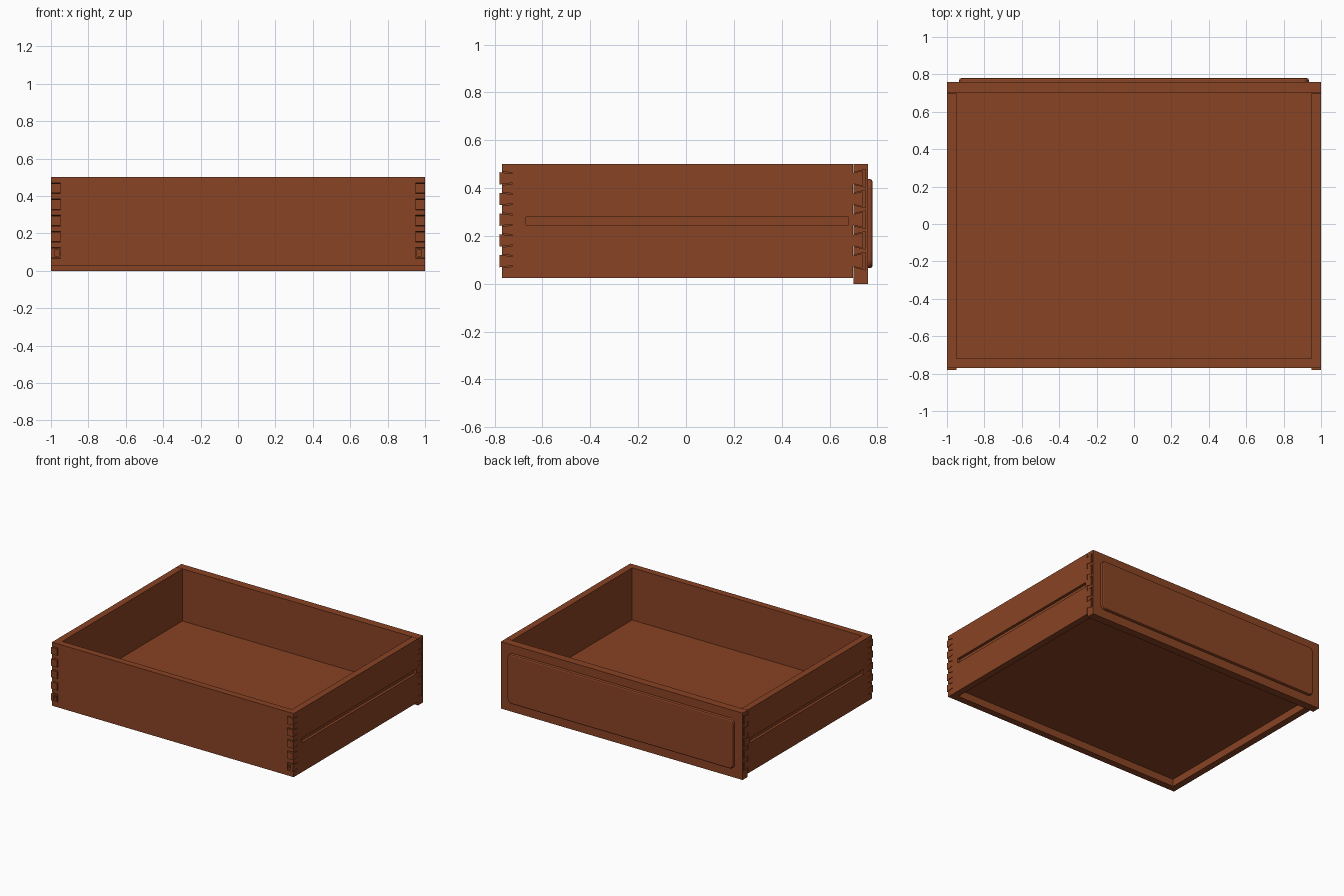
import bpy, bmesh
from mathutils import Vector

if "Cube" in bpy.data.objects:
    bpy.data.objects.remove(bpy.data.objects["Cube"])

wood = bpy.data.materials.new("warm brown wood")
wood.diffuse_color = (0.25, 0.056, 0.017, 1)
wood.use_nodes = True
wood.node_tree.nodes["Principled BSDF"].inputs["Base Color"].default_value = wood.diffuse_color

TAILS = [0.095 + 0.0865 * i for i in range(5)]   # dovetail centre heights
GAP = 0.003                                      # clearance around each tail


def finish(name, bm):
    bmesh.ops.recalc_face_normals(bm, faces=bm.faces[:])
    me = bpy.data.meshes.new(name)
    bm.to_mesh(me)
    bm.free()
    me.materials.append(wood)
    ob = bpy.data.objects.new(name, me)
    bpy.context.collection.objects.link(ob)
    return ob


def prism(name, outlines, x0, x1):
    """Extrude (y, z) outlines from x0 to x1."""
    bm = bmesh.new()
    for pts in outlines:
        f = bm.faces.new([bm.verts.new((x0, y, z)) for y, z in pts])
        r = bmesh.ops.extrude_face_region(bm, geom=[f])
        vs = [v for v in r["geom"] if isinstance(v, bmesh.types.BMVert)]
        bmesh.ops.translate(bm, verts=vs, vec=(x1 - x0, 0, 0))
    return finish(name, bm)


def box(name, x0, x1, y0, y1, z0, z1):
    return prism(name, [[(y0, z0), (y1, z0), (y1, z1), (y0, z1)]], x0, x1)


def cut(ob, cutter):
    m = ob.modifiers.new("cut", "BOOLEAN")
    m.operation = "DIFFERENCE"
    m.solver = "EXACT"
    m.object = cutter
    bpy.context.view_layer.objects.active = ob
    bpy.ops.object.modifier_apply(modifier=m.name)
    bpy.data.objects.remove(cutter)


# Side board outline: flared tails at both ends
side = [(-0.725, 0.025), (0.698, 0.025)]
for z in TAILS:
    side += [(0.698, z - 0.022), (0.738, z - 0.032), (0.738, z + 0.032), (0.698, z + 0.022)]
side += [(0.698, 0.5), (-0.725, 0.5)]
for z in reversed(TAILS):
    side += [(-0.725, z + 0.019), (-0.78, z + 0.026), (-0.78, z - 0.026), (-0.725, z - 0.019)]

# Half-blind sockets of the drawer front
comb = [(0.76, 0.0), (0.70, 0.0)]
for z in TAILS:
    comb += [(0.70, z - 0.022 - GAP), (0.75, z - 0.034 - GAP),
             (0.75, z + 0.034 + GAP), (0.70, z + 0.022 + GAP)]
comb += [(0.70, 0.5), (0.76, 0.5)]

# Through pins of the back board, one between each pair of tails
lows = [None] + TAILS
highs = TAILS + [None]
pins = []
for a, b in zip(lows, highs):
    lo_in, lo_out = (0.025, 0.025) if a is None else (a + 0.019 + GAP, a + 0.026 + GAP)
    hi_in, hi_out = (0.5, 0.5) if b is None else (b - 0.019 - GAP, b - 0.026 - GAP)
    pins.append([(-0.72, lo_in), (-0.72, hi_in), (-0.77, hi_out), (-0.77, lo_out)])

for s, tag in ((1, "right"), (-1, "left")):
    board = prism(tag + "_side", [side], s * 0.95, s * 1.0)
    # runner groove and the end of the bottom groove
    cut(board, box("cutter", s * 0.98, s * 1.02, -0.67, 0.68, 0.245, 0.28))
    cut(board, box("cutter", s * 0.957, s * 0.98, -0.80, -0.74, 0.08, 0.11))
    prism(tag + "_front_pins", [comb], s * 0.95, s * 1.0)
    prism(tag + "_back_pins", pins, s * 0.95, s * 1.0)

# Drawer front, back board and floor
box("drawer_front", -0.95, 0.95, 0.70, 0.76, 0.0, 0.5)
box("back_board", -0.95, 0.95, -0.77, -0.72, 0.025, 0.5)
box("bottom_panel", -0.952, 0.952, -0.722, 0.702, 0.08, 0.11)

# Raised panel with rounded corners and a bevelled face
panel = box("raised_panel", -0.935, 0.935, 0.755, 0.78, 0.065, 0.438)
bm = bmesh.new()
bm.from_mesh(panel.data)
corners = [e for e in bm.edges
           if abs((e.verts[0].co - e.verts[1].co).normalized().dot(Vector((0, 1, 0)))) > 0.9]
bmesh.ops.bevel(bm, geom=corners, offset=0.035, segments=5, profile=0.5, affect="EDGES")
rim = [e for e in bm.edges if all(v.co.y > 0.779 for v in e.verts)]
bmesh.ops.bevel(bm, geom=rim, offset=0.011, segments=2, profile=0.5, affect="EDGES")
bm.to_mesh(panel.data)
bm.free()
